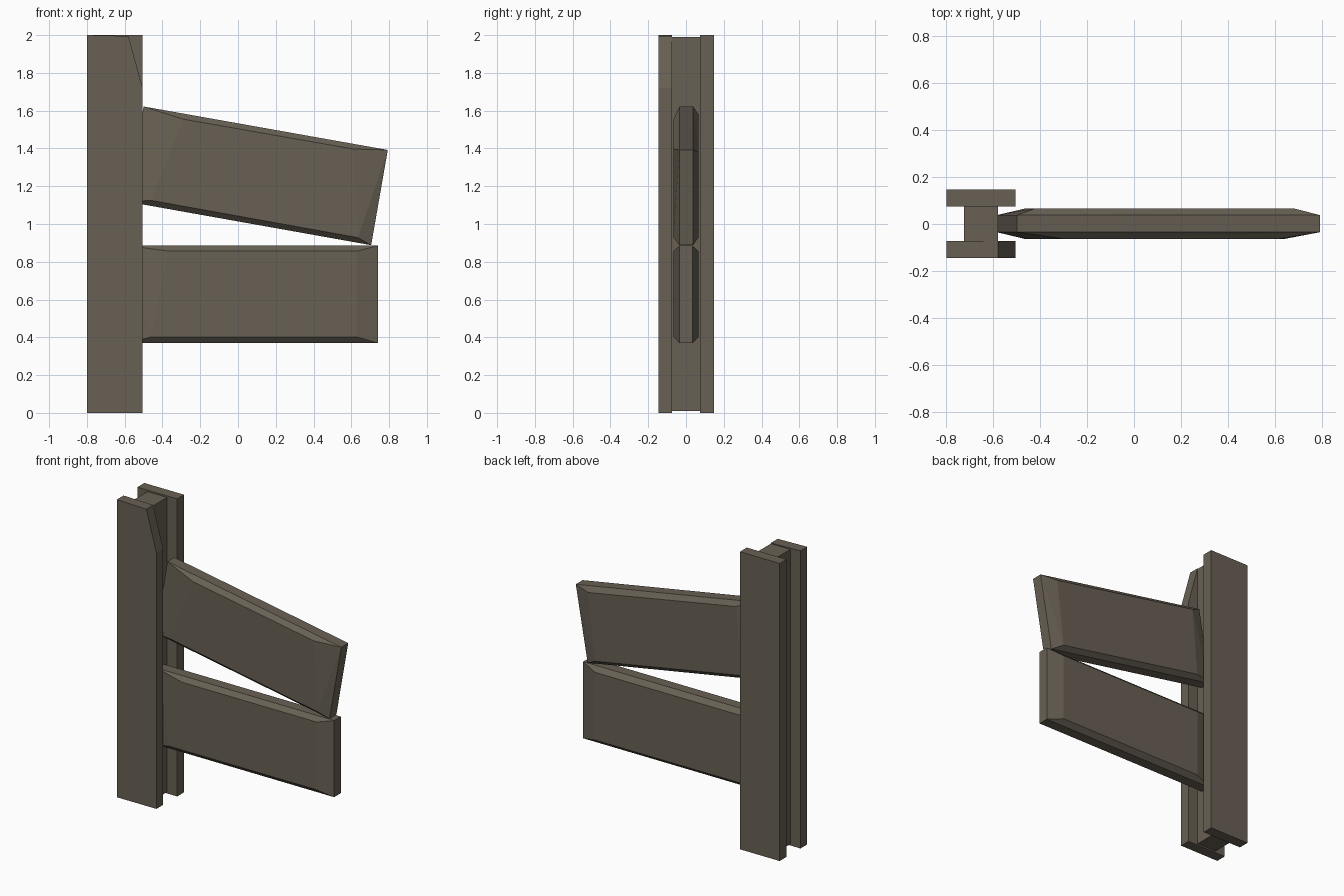
import bpy, bmesh

if "Cube" in bpy.data.objects:
    bpy.data.objects.remove(bpy.data.objects["Cube"])

wood = bpy.data.materials.new("weathered brown wood")
wood.diffuse_color = (0.138, 0.117, 0.088, 1)
wood.use_nodes = True
wood.node_tree.nodes["Principled BSDF"].inputs["Base Color"].default_value = wood.diffuse_color


def finish(name, bm):
    bmesh.ops.recalc_face_normals(bm, faces=bm.faces)
    mesh = bpy.data.meshes.new(name)
    bm.to_mesh(mesh)
    bm.free()
    mesh.materials.append(wood)
    obj = bpy.data.objects.new(name, mesh)
    bpy.context.collection.objects.link(obj)


def loft(name, rings):
    """Closed solid through rings; each ring is (y, [(x, z), ...])."""
    bm = bmesh.new()
    loops = [[bm.verts.new((x, y, z)) for x, z in pts] for y, pts in rings]
    n = len(loops[0])
    for a, b in zip(loops, loops[1:]):
        for i in range(n):
            j = (i + 1) % n
            bm.faces.new((a[i], a[j], b[j], b[i]))
    bm.faces.new(loops[0])
    bm.faces.new(loops[-1])
    # chamfers are slightly twisted, so split them into flat triangles
    bmesh.ops.triangulate(bm, faces=bm.faces[:])
    finish(name, bm)


def slab(name, y0, y1, pts):
    loft(name, [(y0, pts), (y1, pts)])


def rect(x0, x1, z0, z1):
    return [(x0, z0), (x1, z0), (x1, z1), (x0, z1)]


# Post: two outer planks (front one has a chipped corner) and a core
slab("front_post_plank", -0.145, -0.073,
     [(-0.8, 0), (-0.505, 0), (-0.505, 1.72), (-0.58, 1.995), (-0.8, 2)])
slab("back_post_plank", 0.075, 0.148, rect(-0.8, -0.505, 0, 2))
slab("post_core", -0.073, 0.075, rect(-0.725, -0.58, 0.01, 1.99))

# Lower board: worn edges on both faces (corners BL, BR, TR, TL)
outer = rect(-0.58, 0.74, 0.37, 0.885)
loft("lower_board", [
    (-0.065, [(-0.46, 0.402), (0.63, 0.402), (0.63, 0.857), (-0.37, 0.857)]),
    (-0.035, outer), (0.035, outer),
    (0.067, [(-0.46, 0.40), (0.63, 0.40), (0.63, 0.855), (-0.46, 0.855)])])

# Upper board: sagging at its free end
outer = [(-0.585, 1.118), (0.705, 0.888), (0.793, 1.392), (-0.5, 1.622)]
loft("upper_board", [
    (-0.065, [(-0.46, 1.125), (0.635, 0.928), (0.61, 1.397), (-0.29, 1.555)]),
    (-0.035, outer), (0.038, outer),
    (0.067, [(-0.46, 1.125), (0.63, 0.93), (0.68, 1.378), (-0.42, 1.578)])])
